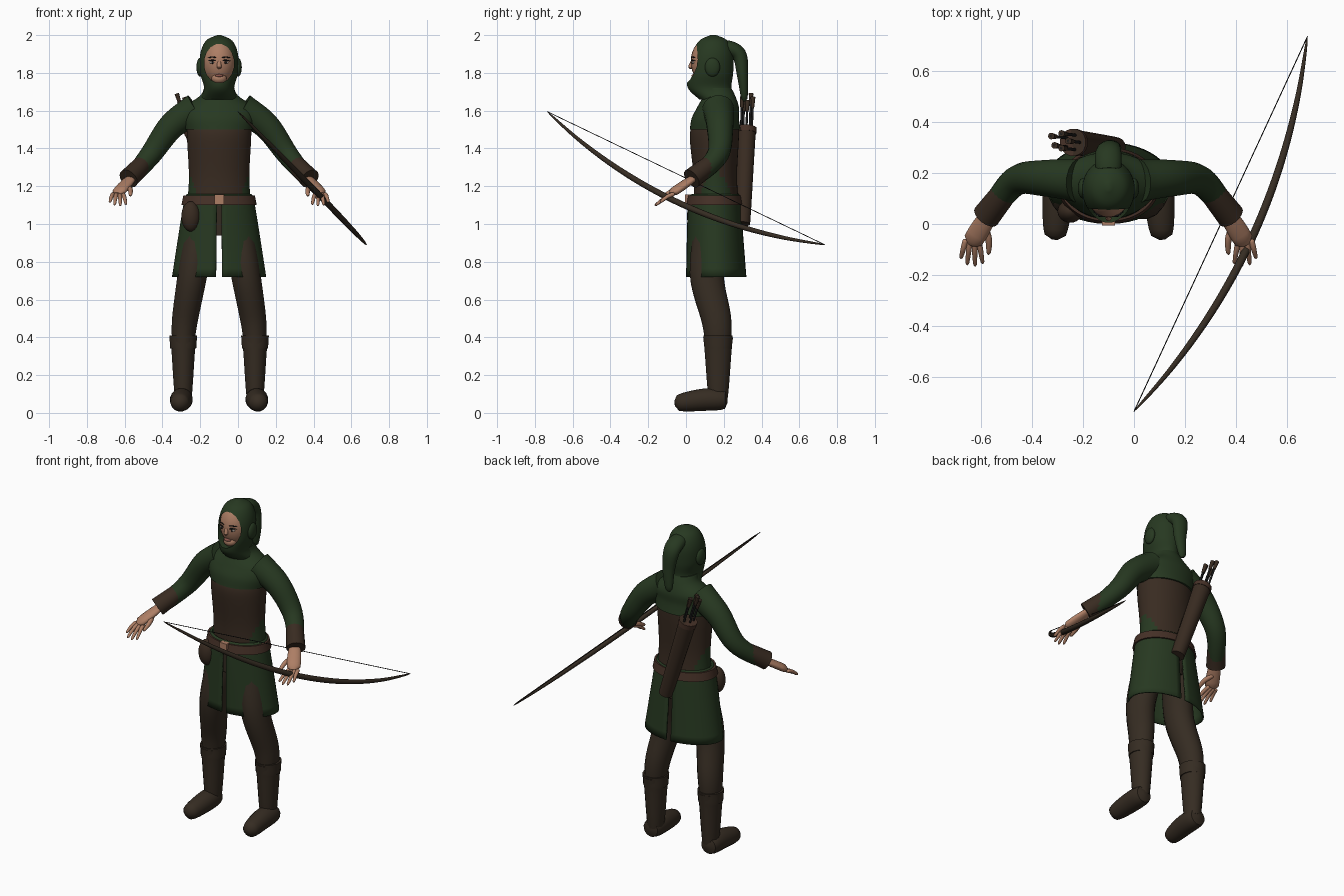
import bpy, bmesh, math
from mathutils import Vector, Matrix

cube = bpy.data.objects.get("Cube")
if cube:
    bpy.data.objects.remove(cube)

X, Y, Z = Matrix.Identity(3)
SHIFT = X * -.1   # the figure stands left of the origin, the bow balances it


def material(name, red, green, blue):
    mat = bpy.data.materials.new(name)
    mat.use_nodes = True
    color = (red, green, blue, 1)
    mat.diffuse_color = color
    shader = mat.node_tree.nodes["Principled BSDF"]
    shader.inputs["Base Color"].default_value = color
    shader.inputs["Roughness"].default_value = .8
    return mat


forest_green = material("forest_green", .02, .04, .015)
corset_brown = material("corset_brown", .04, .024, .015)
cloth_brown = material("cloth_brown", .036, .025, .016)
belt_brown = material("belt_brown", .06, .03, .02)
skin_tone = material("skin_tone", .42, .21, .13)
eye_white = material("eye_white", .5, .45, .4)
dark_brown = material("dark_brown", .01, .01, .01)
lip_red = material("lip_red", .25, .09, .07)


def finish(name, bm, *materials):
    """Turn a bmesh in body space into a smooth-shaded object."""
    bmesh.ops.translate(bm, vec=SHIFT, verts=bm.verts)
    bmesh.ops.recalc_face_normals(bm, faces=bm.faces)
    mesh = bpy.data.meshes.new(name)
    bm.to_mesh(mesh)
    bm.free()
    for mat in materials:
        mesh.materials.append(mat)
    mesh.shade_smooth()
    mesh.set_sharp_from_angle(angle=math.radians(45))
    ob = bpy.data.objects.new(name, mesh)
    bpy.context.collection.objects.link(ob)
    return ob


def spline(rows, steps=6):
    """Smooth interpolation through rows of any length."""
    rows = [Vector(row) for row in rows]
    result = []
    for i, (start, end) in enumerate(zip(rows, rows[1:])):
        before = rows[max(i - 1, 0)]
        after = rows[min(i + 2, len(rows) - 1)]
        leave, arrive = (end - before) / 2, (after - start) / 2
        for k in range(steps):
            t = k / steps
            ease = t * t * (3 - 2 * t)
            result.append(start.lerp(end, ease) + leave * (t * (1 - t) ** 2)
                          - arrive * (t * t * (1 - t)))
    return result + [rows[-1]]


def oval(center, u, v, count):
    """Ring of points around a center, spanned by two half axes."""
    turns = [(i + .5) * math.tau / count for i in range(count)]
    return [center + u * math.cos(a) + v * math.sin(a) for a in turns]


def skin_over(rings, caps=True):
    bm = bmesh.new()
    loops = [[bm.verts.new(co) for co in ring] for ring in rings]
    for low, high in zip(loops, loops[1:]):
        for i in range(len(low)):
            bm.faces.new((low[i], low[i - 1], high[i - 1], high[i]))
    if caps:
        bm.faces.new(loops[0])
        bm.faces.new(loops[-1])
    return bm


def body(rows, caps=True):
    """Symmetric upright form from rows of height, half width, front and back."""
    return skin_over([oval(Y * (front + back) / 2 + Z * z, X * wide, Y * (back - front) / 2, 48)
                      for z, wide, front, back in spline(rows)], caps)


def tube(name, mat, points, start, end, flat=1, soft=0, ref=Y, side=1):
    """Tapered oval tube along a path; soft rounds its ends."""
    path = spline(points)
    last = len(path) - 1
    rings = []
    for j, center in enumerate(path):
        along = (path[min(j + 1, last)] - path[max(j - 1, 0)]).normalized()
        u = ref.cross(along).normalized()
        t = j / last
        radius = start + (end - start) * t
        if soft:
            radius *= max(math.sin(math.pi * t), .001) ** soft
        rings.append(oval(center, u * radius, along.cross(u) * radius * flat, 16))
    bm = skin_over(rings)
    for vert in bm.verts:
        vert.co.x *= side
    return finish(name, bm, mat)


def ball(name, mat, center, size):
    bm = bmesh.new()
    place = Matrix.Translation(center) @ Matrix.Diagonal((*size, 1))
    bmesh.ops.create_uvsphere(bm, u_segments=24, v_segments=16, radius=1, matrix=place)
    return finish(name, bm, mat)


# Corset with green wedges at the sides of the waist
bm = body([(1.1, .17, .04, .28), (1.25, .16, .04, .27), (1.45, .17, .02, .28), (1.52, .17, .03, .28)])
for face in bm.faces:
    spot = face.calc_center_median()
    face.material_index = int(spot.z < 1.3 and abs(spot.x) > .12 + (spot.z - 1.15) * .3)
finish("corset", bm, corset_brown, forest_green)
finish("upper_tunic", body([(1.5, .18, .02, .29), (1.56, .19, .03, .28), (1.62, .18, .06, .28),
                            (1.68, .1, .09, .26), (1.72, .08, .07, .24)]), forest_green)

# Hood with a cut face opening
hood = finish("hood", body([(1.66, .1, .07, .26), (1.72, .08, .01, .24), (1.8, .1, .01, .25),
                            (1.9, .1, .03, .25), (1.97, .07, .07, .22), (2, .01, .13, .16)]),
              forest_green)
cutter = tube("face_cutter", forest_green, [(0, -.1, 1.85), (0, .12, 1.85)], .08, .08,
              flat=1.3, ref=Z)
cutter.hide_render = True
cut = hood.modifiers.new("face_opening", "BOOLEAN")
cut.object = cutter
cut.solver = "EXACT"
bpy.context.view_layer.objects.active = hood
bpy.ops.object.modifier_apply(modifier=cut.name)
bpy.data.objects.remove(cutter)
hood.data.set_sharp_from_angle(angle=math.radians(45))
tube("hood_tail", forest_green, [(0, .2, 1.94), (0, .28, 1.9), (.01, .3, 1.78), (0, .31, 1.65)],
     .05, .02, flat=1.3, soft=.15, ref=X)

# Face
ball("face", skin_tone, (0, .13, 1.86), (.09, .105, .13))
ball("chin", skin_tone, (0, .065, 1.77), (.04, .035, .03))
tube("nose", skin_tone, [(0, .04, 1.88), (0, .02, 1.82)], .006, .016, soft=.3)
ball("mouth", lip_red, (0, .04, 1.785), (.022, .012, .008))

# Parts with a left and a right
for side, label in ((1, "left_"), (-1, "right_")):
    def pair(name, mat, points, start, end, **options):
        tube(label + name, mat, points, start, end, side=side, **options)

    ball(label + "eye", eye_white, (side * .035, .04, 1.855), (.016, .01, .007))
    ball(label + "iris", dark_brown, (side * .035, .033, 1.855), (.007, .005, .007))
    for name, z in (("eyelid", 1.863), ("brow", 1.88)):
        pair(name, dark_brown, [(.015, .03, z), (.035, .033, z + .004), (.06, .05, z)],
             .004, .003, soft=.3)
    ball(label + "ear_bump", forest_green, (side * .1, .14, 1.83), (.02, .04, .05))

    # Arm and hand
    pair("sleeve", forest_green, [(.12, .17, 1.61), (.25, .18, 1.52), (.36, .17, 1.37),
                                  (.45, .07, 1.26)], .085, .045)
    pair("cuff", corset_brown, [(.41, .12, 1.31), (.48, .03, 1.24)], .05, .055)
    pair("palm", skin_tone, [(.46, .05, 1.25), (.54, -.08, 1.16)], .035, .045,
         flat=.55, soft=.15, ref=Z)
    pair("thumb", skin_tone, [(.49, 0, 1.2), (.47, -.06, 1.18), (.47, -.12, 1.15)],
         .017, .01, soft=.2, ref=Z)
    for i, reach in enumerate((.75, 1, 1.05, .95)):
        knuckle = Vector((.56 - i * .017, -.06, 1.16))
        stretch = Vector((.025 - i * .014, -.1, -.06)) * reach
        pair("finger", skin_tone, [knuckle, knuckle + stretch / 2 + Z * .008, knuckle + stretch],
             .013, .008, soft=.15, ref=Z)

    # Leg and boot
    pair("trouser_leg", cloth_brown, [(.1, .15, 1), (.14, .11, .74), (.18, .16, .5),
                                      (.19, .17, .38)], .09, .06, flat=1.15)
    pair("boot_shaft", cloth_brown, [(.19, .17, .4), (.19, .17, .08)], .07, .045, flat=1.15)
    pair("boot_cuff", cloth_brown, [(.19, .17, .41), (.19, .17, .34)], .075, .07, flat=1.05)
    pair("boot_foot", cloth_brown, [(.2, .22, .07), (.2, .1, .07), (.21, -.06, .05)],
         .065, .055, soft=.2, ref=Z)

# Hips and a skirt split at front and back
finish("hips", body([(1.12, .16, .05, .26), (.94, .14, .06, .24)]), cloth_brown)
bm = body([(1.16, .17, .03, .28), (1.1, .19, .01, .29), (.72, .25, 0, .32)], caps=False)
middles = [(face, face.calc_center_median()) for face in bm.faces]
slit = [face for face, spot in middles if abs(spot.x) < .01 and spot.z < 1.1]
bmesh.ops.delete(bm, geom=slit, context="FACES")
skirt = finish("skirt", bm, forest_green)
skirt.modifiers.new("cloth", "SOLIDIFY").thickness = .01

# Belt, buckle and pouch
finish("belt", body([(1.15, .19, .01, .29), (1.1, .2, 0, .3)]), belt_brown)
bm = bmesh.new()
bmesh.ops.create_cube(bm, size=.05, matrix=Matrix.Translation((0, .02, 1.13)))
finish("buckle", bm, skin_tone)
ball("pouch", corset_brown, (-.15, .05, 1.04), (.05, .045, .08))

# Quiver and arrows
low, high = Vector((.03, .3, 1)), Vector((-.14, .32, 1.51))
lean = (high - low).normalized()
tube("quiver", corset_brown, [low, high], .04, .052)
tube("quiver_rim", belt_brown, [high - lean * .03, high], .054, .054)
for i in range(5):
    turn = i * math.tau / 5
    foot = high + (X * math.cos(turn) + Y * math.sin(turn)) * .03
    tip = foot + lean * (.15 + .02 * (i % 3))
    tube("arrow_shaft", dark_brown, [foot, tip], .006, .006)
    tube("arrow_fletching", corset_brown, [tip - lean * .06, tip], .008, .013)

# Bow limb bending away from its straight string
back_tip, front_tip = Vector((.78, .735, .89)), Vector((.1, -.735, 1.595))
sag = Vector((.12, -.06, -.12))
bends = [front_tip.lerp(back_tip, i / 8) + sag * (i * (8 - i) / 16) for i in range(9)]
tube("bow_limb", cloth_brown, bends, .016, .016, soft=.5, ref=Z)
tube("bow_string", dark_brown, [front_tip, back_tip], .002, .002)
